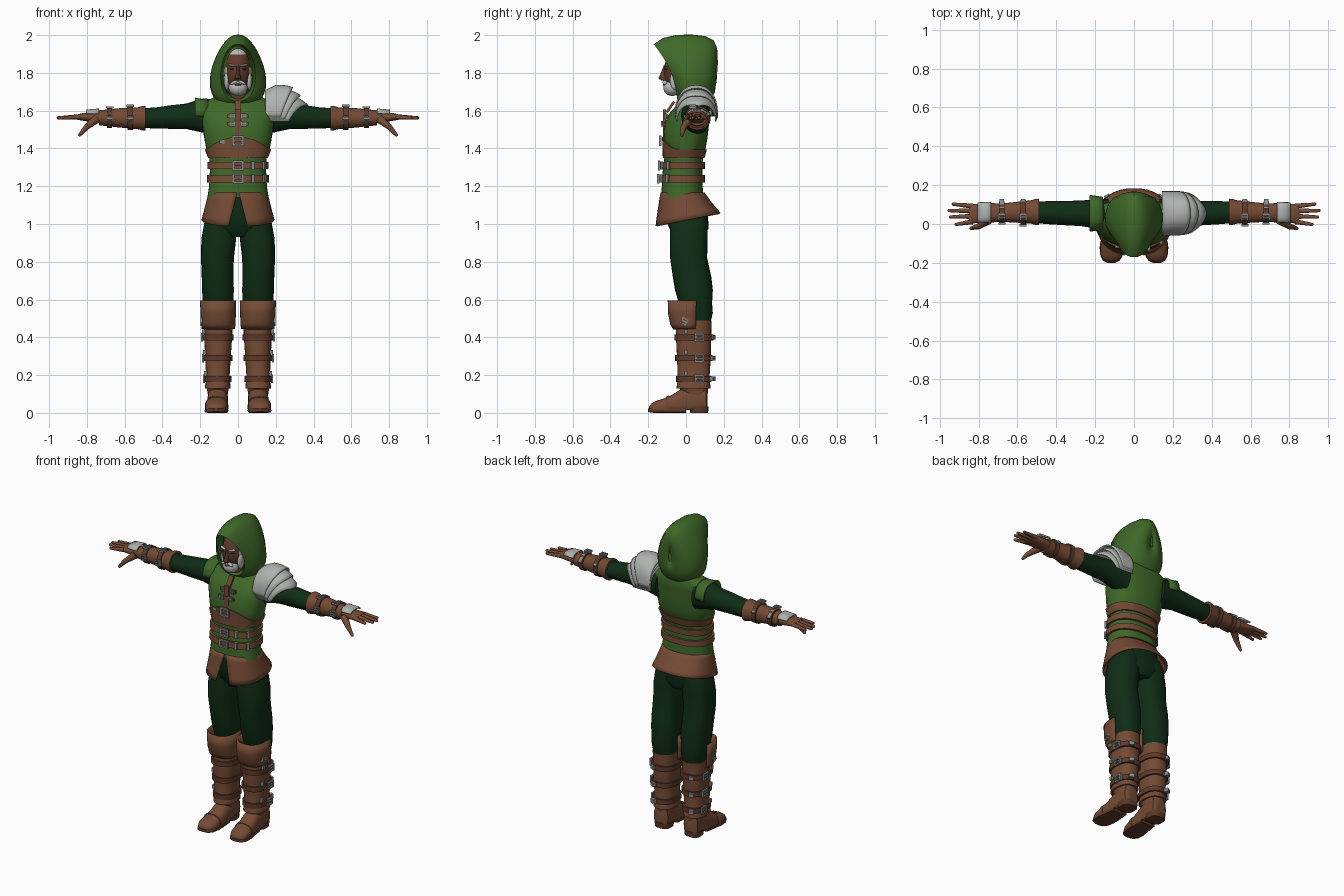
import bpy, bmesh, math
from mathutils import Vector, Matrix, Euler
from math import sin, cos, pi

if "Cube" in bpy.data.objects:
    bpy.data.objects.remove(bpy.data.objects["Cube"])

COL = dict(green=(.05, .14, .022), dark_green=(.005, .026, .008), leather=(.175, .07, .035),
           dark_leather=(.11, .042, .022), skin=(.12, .045, .025), hair=(.5, .51, .5),
           plate=(.43, .45, .43), steel=(.24, .26, .27), black=(.01, .01, .01))
MAT = {}
for k, c in COL.items():
    MAT[k] = bpy.data.materials.new(k)
    MAT[k].diffuse_color = (*c, 1)


def finish(name, bm, *mats, thick=0):
    bmesh.ops.remove_doubles(bm, verts=bm.verts, dist=1e-5)
    bmesh.ops.recalc_face_normals(bm, faces=bm.faces)
    me = bpy.data.meshes.new(name)
    bm.to_mesh(me)
    bm.free()
    for m in mats:
        me.materials.append(MAT[m])
    ob = bpy.data.objects.new(name, me)
    bpy.context.collection.objects.link(ob)
    if thick:
        md = ob.modifiers.new("thickness", 'SOLIDIFY')
        md.thickness, md.offset = thick, 0
    return ob


def grid(name, mat, f, nu, nv, wrap=True, caps=True, thick=0):
    """Surface from f(u, v); u runs around, v runs along."""
    bm = bmesh.new()
    du = nu if wrap else nu - 1
    rows = [[bm.verts.new(f(i / du, j / (nv - 1))) for i in range(nu)] for j in range(nv)]
    for j in range(nv - 1):
        for i in range(du):
            k = (i + 1) % nu
            bm.faces.new((rows[j][i], rows[j][k], rows[j + 1][k], rows[j + 1][i]))
    if wrap and caps:
        bm.faces.new(rows[0])
        bm.faces.new(rows[-1])
    return finish(name, bm, mat, thick=thick)


def spow(a, p):
    return math.copysign(abs(a) ** (2 / p), a)


def loft(name, mat, axis, secs, n=24, p=2.4, floor=-1, arc=None, thick=0):
    """Skin through sections (position, centre 1, centre 2, radius 1, radius 2)."""
    a0, a1 = arc or (0, 2 * pi)

    def f(u, v):
        t, c1, c2, r1, r2 = secs[round(v * (len(secs) - 1))]
        a = a0 + (a1 - a0) * u
        q = [c1 + r1 * spow(cos(a), p), c2 + r2 * spow(sin(a), p)]
        q.insert('xyz'.index(axis), t)
        q[2] = max(q[2], floor)
        return q
    return grid(name, mat, f, n, len(secs), wrap=arc is None, thick=thick)


def ball(name, mat, loc, rad, rot=(0, 0, 0), rule=None, mats=()):
    bm = bmesh.new()
    M = Matrix.LocRotScale(Vector(loc), Euler(rot), Vector(rad))
    bmesh.ops.create_uvsphere(bm, u_segments=28, v_segments=20, radius=1, matrix=M)
    if rule:
        for fc in bm.faces:
            fc.material_index = rule(fc.calc_center_median())
    return finish(name, bm, mat, *mats)


def box(name, mat, loc, size, rot=(0, 0, 0)):
    bm = bmesh.new()
    M = Matrix.LocRotScale(Vector(loc), Euler(rot), Vector(size))
    bmesh.ops.create_cube(bm, size=1, matrix=M)
    return finish(name, bm, mat)


def buckle(name, loc, w, h, rot=(0, 0, 0)):
    """Square frame with a prong, facing y before rotation."""
    R, L = Euler(rot).to_matrix(), Vector(loc)
    prof = [(1, -.006), (1, .006), (.62, .006), (.62, -.006), (1, -.006)]

    def f(u, v):
        k, d = prof[round(v * 4)]
        a = pi / 4 + 2 * pi * u
        return L + R @ Vector((math.copysign(w * k, cos(a)), d, math.copysign(h * k, sin(a))))
    grid(name, 'steel', f, 4, 5, caps=False)
    box(name + "_prong", 'steel', loc, (w * 1.8, .01, .007), rot)


def rod(name, mat, a, b, r0, r1):
    a, b = Vector(a), Vector(b)
    bm = bmesh.new()
    M = Matrix.Translation((a + b) / 2) @ (b - a).to_track_quat('Z', 'Y').to_matrix().to_4x4()
    bmesh.ops.create_cone(bm, cap_ends=True, segments=10, radius1=r0, radius2=r1,
                          depth=(b - a).length, matrix=M)
    bmesh.ops.create_uvsphere(bm, u_segments=10, v_segments=6, radius=r1, matrix=Matrix.Translation(b))
    return finish(name, bm, mat)


# Torso profile: z, cx, cy, rx, ry
TORSO = [(1.14, 0, -.02, .162, .112), (1.2, 0, -.02, .153, .108), (1.3, 0, -.018, .148, .104),
         (1.37, 0, -.01, .152, .102), (1.38, 0, -.008, .165, .108), (1.45, 0, -.003, .178, .116),
         (1.53, 0, .004, .19, .118), (1.59, 0, .02, .195, .105), (1.64, 0, .045, .185, .085),
         (1.67, 0, .055, .13, .065)]


def skin_at(z, a, off=0):
    for s, t in zip(TORSO, TORSO[1:]):
        if z <= t[0]:
            break
    k = (z - s[0]) / (t[0] - s[0])
    cy, rx, ry = (s[i] + (t[i] - s[i]) * k for i in (2, 3, 4))
    return Vector(((rx + off) * spow(cos(a), 2.4), cy + (ry + off) * spow(sin(a), 2.4), z))


def front_y(z, off=0):
    return skin_at(z, -pi / 2, off).y


def band(name, mat, lo, hi, off):
    prof = [(0, -.004), (0, off), (1, off), (1, -.004)]

    def f(u, v):
        k, o = prof[round(v * 3)]
        a = 2 * pi * u
        return skin_at(lo(a) + (hi(a) - lo(a)) * k, a, o)
    grid(name, mat, f, 48, 4, caps=False)


loft("vest", 'green', 'z', TORSO, 40)
# Under-chest wrap rising to a peak at the front, and two belts
band("chest_wrap", 'leather', lambda a: 1.35, lambda a: 1.395 + .065 * max(0, -sin(a)) ** 3, .008)
for i, z in enumerate((1.24, 1.31)):
    band(f"belt_{i}", 'leather', lambda a: z - .019, lambda a: z + .019, .013)
    buckle(f"belt_buckle_{i}", (0, front_y(z, .022), z), .032, .026)
    for x in (.075, .13):
        a = -math.acos((x / .16) ** 1.2) if x < .1 else -.62
        q = skin_at(z, a, .016)
        box(f"belt_tip_{i}", 'steel', q, (.016, .014, .042), (0, 0, .2 if x < .1 else .9))
buckle("chest_buckle", (0, front_y(1.44, .018), 1.44), .032, .028)
box("chest_stud", 'steel', (-.085, front_y(1.43, .0), 1.435), (.025, .012, .018))
# Front closure
box("front_placket", 'leather', (0, front_y(1.53, .0), 1.53), (.03, .014, .15))
box("collar_placket", 'leather', (0, -.082, 1.62), (.03, .014, .07), (-.6, 0, 0))
for i, z in enumerate((1.53, 1.57)):
    box(f"clasp_strap_{i}", 'leather', (0, front_y(z, .005), z), (.11, .014, .018))
    for s in (-1, 1):
        buckle(f"clasp_{i}", (s * .03, front_y(z, .012), z), .014, .014)


# Skirt with a split at the front and a sloping hem
def skirt(u, v):
    gap = .02 + .2 * v
    a = -pi / 2 + gap + u * (2 * pi - 2 * gap)
    y = -.018 + .028 * v + (.112 + .058 * v) * spow(sin(a), 2.3)
    return (.152 + .036 * v) * spow(cos(a), 2.3), y, 1.165 + (1.02 + .2 * y - 1.165) * v


grid("skirt", 'leather', skirt, 48, 6, wrap=False, thick=.01)
loft("hips", 'dark_green', 'z', [(.93, 0, .02, .08, .08), (.98, 0, .015, .165, .105),
                                 (1.06, 0, 0, .16, .115), (1.16, 0, -.01, .145, .1)], 32)

# Hood: loops from the front rim to the back; top y, top z, bottom y, bottom z, half width
HOOD = [(-.10, 1.93, -.02, 1.67, .075), (-.168, 1.952, -.045, 1.65, .092),
        (-.12, 1.982, -.03, 1.635, .118), (-.05, 1.998, 0, 1.62, .138), (.03, 2.0, .05, 1.615, .14),
        (.10, 1.992, .10, 1.625, .125), (.145, 1.97, .13, 1.65, .1), (.162, 1.93, .15, 1.7, .06),
        (.166, 1.85, .162, 1.78, .01)]


def hood(u, v):
    i = round(v * (len(HOOD) - 1))
    ty, tz, by, bz, w = HOOD[i]
    a = 2 * pi * u
    s = (1 + cos(a)) / 2
    x = w * spow(sin(a), 2.3) * (1 - (.3 if i > 1 else .12) * cos(a))
    return x, by + (ty - by) * s ** 2, bz + (tz - bz) * s


grid("hood", 'green', hood, 40, len(HOOD), caps=False, thick=.006)

# Head, face and beard
ball("head", 'skin', (0, -.01, 1.81), (.076, .107, .125), mats=('hair',),
     rule=lambda c: int(c.z > 1.895 or (abs(c.x) > .062 and c.y > -.075) or c.z < 1.735))
loft("neck", 'skin', 'z', [(1.6, 0, .03, .06, .06), (1.76, 0, .01, .055, .055)])
ball("beard", 'hair', (0, -.073, 1.722), (.05, .047, .044))
ball("mouth", 'skin', (0, -.114, 1.737), (.018, .008, .006))
loft("nose", 'skin', 'z', [(1.76, 0, -.11, .016, .022), (1.772, 0, -.116, .018, .03),
                           (1.79, 0, -.113, .011, .024), (1.835, 0, -.108, .008, .012)], 12, 2)
for s in (-1, 1):
    ball("moustache", 'hair', (s * .02, -.112, 1.75), (.024, .012, .008), (0, s * .45, 0))
    ball("eyebrow", 'hair', (s * .032, -.105, 1.84), (.024, .012, .006), (0, s * -.12, s * .4))
    ball("eye", 'black', (s * .031, -.102, 1.82), (.012, .008, .005), (0, 0, s * .4))
    ball("sideburn", 'hair', (s * .06, -.055, 1.76), (.014, .03, .05))

for s in (-1, 1):
    tag = "left" if s > 0 else "right"
    # Sleeve and bracer
    loft(tag + "_sleeve", 'dark_green', 'x', [
        (s * .13, .05, 1.565, .08, .095), (s * .2, .052, 1.575, .075, .088), (s * .27, .055, 1.57, .066, .068),
        (s * .36, .056, 1.566, .062, .062), (s * .43, .058, 1.562, .06, .056), (s * .51, .06, 1.56, .055, .052)], p=2)
    loft(tag + "_bracer", 'leather', 'x', [
        (s * .49, .062, 1.56, .058, .056), (s * .49, .062, 1.56, .068, .066), (s * .51, .062, 1.56, .066, .064),
        (s * .53, .062, 1.56, .06, .058), (s * .62, .06, 1.562, .052, .052), (s * .69, .058, 1.562, .047, .044),
        (s * .735, .058, 1.562, .05, .04)], p=2.2)
    for i, x in enumerate((.57, .68)):
        r = .064 - i * .009
        loft(f"{tag}_bracer_strap_{i}", 'dark_leather', 'x', [
            (s * (x + d), .06, 1.562, r + e, r + e) for d, e in ((-.014, -.01), (-.014, 0), (.014, 0), (.014, -.01))], p=2.2)
        buckle(f"{tag}_bracer_buckle_{i}", (s * x, .035, 1.562 + r), .02, .018, (pi / 2, 0, 0))
        box(f"{tag}_bracer_tip_{i}", 'steel', (s * x, .1, 1.6 - i * .005), (.022, .06, .012), (-.6, 0, 0))
        buckle(f"{tag}_bracer_side_{i}", (s * x, .058 - r, 1.56), .018, .018)
    # Hand with back plate
    loft(tag + "_palm", 'leather', 'x', [
        (s * .72, .058, 1.562, .04, .03), (s * .77, .055, 1.565, .046, .026),
        (s * .83, .053, 1.567, .05, .019), (s * .85, .053, 1.566, .046, .014)], p=2.6)
    for i, (y, x, dy) in enumerate(((.012, .915, -.014), (.04, .945, -.004), (.067, .952, .002), (.092, .93, .01))):
        rod(f"{tag}_finger_{i}", 'leather', (s * .83, y, 1.568), (s * x, y + dy, 1.562), .014, .0085)
    rod(tag + "_thumb_base", 'leather', (s * .75, .02, 1.555), (s * .8, -.012, 1.515), .024, .016)
    rod(tag + "_thumb", 'leather', (s * .8, -.012, 1.515), (s * .838, -.022, 1.472), .016, .009)
    loft(tag + "_hand_plate", 'plate', 'x', [
        (s * .735, .06, 1.562, .052, .046), (s * .765, .06, 1.565, .052, .04),
        (s * .805, .06, 1.57, .05, .032)], 12, 3, arc=(.35, pi - .35), thick=.008)

    # Trouser leg
    loft(tag + "_trouser", 'dark_green', 'z', [
        (.47, s * .103, .06, .066, .068), (.53, s * .105, .06, .074, .082), (.58, s * .106, .05, .081, .088),
        (.65, s * .106, .042, .084, .1), (.72, s * .108, .032, .084, .102), (.82, s * .109, .014, .087, .098),
        (.92, s * .102, .014, .092, .1), (1.02, s * .09, .015, .086, .1), (1.08, s * .08, .01, .07, .09)], 28)
    # Boot shaft, knee guard, straps
    loft(tag + "_boot_shaft", 'leather', 'z', [
        (.08, s * .107, .055, .05, .058), (.13, s * .107, .042, .058, .076), (.13, s * .107, .04, .068, .09),
        (.155, s * .107, .04, .066, .088), (.17, s * .107, .04, .061, .083), (.3, s * .106, .042, .068, .09),
        (.42, s * .105, .04, .075, .094), (.49, s * .104, .042, .076, .094), (.49, s * .104, .045, .06, .075)], 28)
    loft(tag + "_knee_guard", 'leather', 'z', [
        (.445, s * .104, .035, .082, .098), (.47, s * .104, .034, .085, .112), (.53, s * .105, .034, .088, .124),
        (.595, s * .106, .034, .089, .125)], 24, 2.6, arc=(pi * .97, pi * 2.03), thick=.012)
    buckle(tag + "_knee_buckle", (s * .193, -.01, .485), .018, .018, (0, .5, pi / 2))
    for i, z in enumerate((.18, .29, .4)):
        rx, ry = .064 + .05 * (z - .18), .086 + .045 * (z - .18)
        loft(f"{tag}_boot_strap_{i}", 'dark_leather', 'z', [
            (z + d, s * .106, .042, rx + e, ry + e) for d, e in ((-.016, -.004), (-.016, .008), (.016, .008), (.016, -.004))], 28)
        buckle(f"{tag}_boot_buckle_{i}", (s * (.116 + rx), .07, z), .026, .022, (0, 0, pi / 2))
        box(f"{tag}_boot_tip_{i}", 'steel', (s * .135, .137, z), (.03, .03, .024), (0, 0, s * -.5))
        box(f"{tag}_boot_stud_{i}", 'steel', (s * (.108 + rx), .0, z + .03), (.016, .018, .024))
    # Foot, sole and heel
    loft(tag + "_foot", 'leather', 'y', [
        (.115, s * .107, .06, .035, .06), (.105, s * .107, .07, .05, .075), (.04, s * .107, .07, .054, .085),
        (-.02, s * .108, .055, .054, .075), (-.07, s * .11, .04, .056, .058), (-.12, s * .114, .03, .06, .045),
        (-.16, s * .116, .026, .056, .037), (-.185, s * .117, .022, .042, .026), (-.196, s * .117, .02, .02, .012)],
        24, 2.4, floor=.015)
    loft(tag + "_sole", 'dark_leather', 'y', [
        (.0, s * .108, .013, .05, .013), (-.07, s * .11, .012, .058, .012), (-.12, s * .114, .012, .063, .012),
        (-.165, s * .116, .012, .057, .012), (-.19, s * .117, .013, .042, .011), (-.2, s * .117, .014, .02, .008)], 16, 5)
    loft(tag + "_heel", 'dark_leather', 'z', [(0, s * .107, .07, .05, .047), (.035, s * .107, .068, .054, .052)], 20, 3)
    loft(tag + "_toe_band", 'leather', 'y', [
        (-.09, s * .112, .036, .06, .056), (-.105, s * .113, .033, .063, .053)], 20, 2.4, floor=.012)

# Flared green shoulder flap
loft("shoulder_flap", 'green', 'x', [(-.16, .055, 1.57, .08, .09), (-.195, .055, 1.57, .085, .088),
                                     (-.228, .055, 1.572, .09, .092)], 18, 2.6, arc=(.0, pi), thick=.01)

# Layered pauldron, its plates pointed at the middle
for k, length in enumerate((.225, .185, .145)):
    def plate(u, v):
        a = pi * (-.04 + 1.08 * u)
        x = .145 + v * length * (.6 + .4 * sin(a))
        h = .128 - 3.2 * max(0, x - .23) ** 2 + .009 * k - .5 * max(0, .2 - x)
        r = .104 - .8 * max(0, x - .27) ** 1.3 + .003 * k
        return x, .055 + r * spow(cos(a), 2.2), 1.562 + .012 * k + h * spow(max(sin(a), -.2), 2.2)
    grid(f"pauldron_plate_{k}", 'plate', plate, 25, 9, wrap=False, thick=.008)

# Smooth shading with sharp edges kept
bpy.ops.object.select_all(action='SELECT')
bpy.context.view_layer.objects.active = bpy.context.scene.objects["vest"]
bpy.ops.object.shade_smooth_by_angle(angle=math.radians(40))

for m in bpy.data.materials:
    if m.users and not m.is_grease_pencil:
        m.use_nodes = True
        m.node_tree.nodes["Principled BSDF"].inputs["Base Color"].default_value = m.diffuse_color
